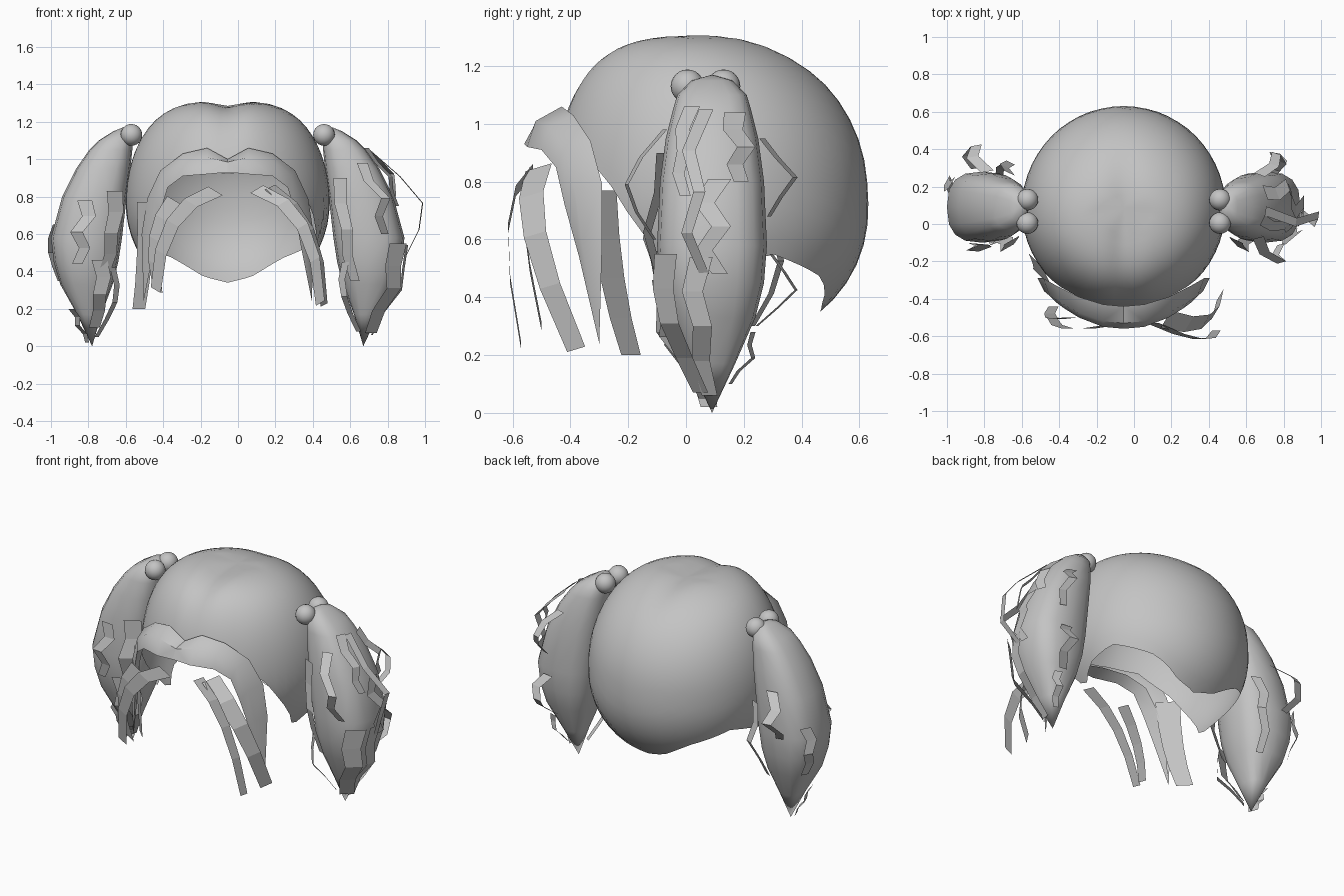
import bpy, bmesh, math
from mathutils import Vector

cube = bpy.data.objects.get("Cube")
if cube:
    bpy.data.objects.remove(cube, do_unlink=True)

AXIS = -0.055          # the hair's own mirror plane
SIDES = {"left": 1, "right": -1}

# One plain grey for all hair
grey = bpy.data.materials.new("hair_grey")
grey.use_nodes = True
colour = (0.55, 0.55, 0.55, 1)
grey.diffuse_color = colour
grey.node_tree.nodes["Principled BSDF"].inputs["Base Color"].default_value = colour


def finish(name, bm, smooth):
    bmesh.ops.remove_doubles(bm, verts=bm.verts, dist=0.0005)
    bmesh.ops.recalc_face_normals(bm, faces=bm.faces)
    for face in bm.faces:
        face.smooth = smooth
    mesh = bpy.data.meshes.new(name)
    bm.to_mesh(mesh)
    bm.free()
    if smooth:
        mesh.set_sharp_from_angle(angle=math.radians(50))
    mesh.materials.append(grey)
    obj = bpy.data.objects.new(name, mesh)
    bpy.context.collection.objects.link(obj)


def skin(name, rings, closed=True, smooth=True):
    """Join successive cross-sections with quads."""
    bm = bmesh.new()
    rows = [[bm.verts.new(p) for p in ring] for ring in rings]
    count = len(rows[0])
    for upper, lower in zip(rows, rows[1:]):
        for i in range(count if closed else count - 1):
            j = (i + 1) % count
            bm.faces.new((upper[i], upper[j], lower[j], lower[i]))
    finish(name, bm, smooth)


def ribbon(name, points, width, across):
    """Flat hair strand along a path, narrowing towards its tip."""
    rings = []
    for i, point in enumerate(points):
        half = across.normalized() * width / 2 * (1 - 0.4 * i / len(points))
        rings.append((point - half, point + half))
    skin(name, rings, closed=False, smooth=False)


def lookup(table, value):
    """Interpolate the rows of a table that is sorted by its first column."""
    for start, end in zip(table, table[1:]):
        if value <= end[0]:
            t = (value - start[0]) / (end[0] - start[0])
            return [a + (b - a) * t for a, b in zip(start[1:], end[1:])]
    return table[-1][1:]


# Cap: a dome trimmed by the hairline (angle from the front, height)
hairline = [(0, .95), (32, .93), (50, .8), (80, .41), (95, .5),
            (115, .55), (143, .47), (162, .37), (180, .34)]
radius, mid_y, mid_z = 0.545, 0.083, 0.765
segments, rows = 56, 18
cap = []
for r in range(rows + 1):
    ring = []
    for s in range(segments):
        angle = 360 * s / segments
        edge = lookup(hairline, min(angle, 360 - angle))[0]
        polar = math.acos((edge - mid_z) / radius) * r / rows
        turn = math.radians(angle)
        height = radius * math.cos(polar)
        # round at the back, fuller towards the crown at the sides and front
        front = (1 + math.cos(turn)) / 2
        fullness = 1 - 0.92 * front + 0.44 * front ** 2 if height > 0 else 1
        out = radius * math.sin(polar) ** fullness
        out *= 1 + 0.2 * max(0, -height) * max(0, -math.cos(turn))
        x, y = out * math.sin(turn), mid_y - out * math.cos(turn)
        # shallow parting groove
        if height > 0:
            groove = math.exp(-(x / 0.08) ** 2) * min(1, max(0, 1 - y * 2))
            height -= 0.03 * groove
        ring.append((AXIS + x, y, mid_z + height))
    cap.append(ring)
skin("hair_cap", cap)

# Swept fringe: upper edge on the cap, lower edge on the lip
fringe = [((0, -.44, 1), (0, -.56, .93)),
          ((.11, -.43, 1.06), (.11, -.55, .92)),
          ((.24, -.39, 1.03), (.24, -.5, .91)),
          ((.36, -.33, .94), (.32, -.45, .85)),
          ((.43, -.29, .79), (.36, -.42, .72)),
          ((.46, -.29, .6), (.39, -.37, .54)),
          ((.45, -.3, .24), (.45, -.3, .24))]
for side, sign in SIDES.items():
    rings = []
    for top, low in fringe:
        top, low = Vector(top), Vector(low)
        puff = top.lerp(low, 0.5) + Vector((0, -0.03, 0.02))
        back = low.lerp(top, 0.4) + Vector((0, 0.04, -0.03))
        if top.z == low.z:
            puff = back = low
        rings.append([(AXIS + sign * p.x, p.y, p.z)
                      for p in (top, puff, low, back)])
    skin(side + "_fringe", rings, closed=False)

# Bunches: rows of (height, outer edge, inner edge, half depth)
bunch = [(0, .725, .725, 0), (.17, .805, .675, .08), (.33, .895, .615, .15),
         (.45, .93, .585, .18), (.58, .945, .565, .19), (.8, .885, .54, .18),
         (.95, .81, .52, .16), (1.05, .74, .51, .135), (1.1, .69, .51, .12),
         (1.15, .61, .52, .07), (1.17, .56, .56, 0)]


def squared(value):
    """Push a sine or cosine outwards for a boxier oval."""
    return math.copysign(abs(value) ** 0.75, value)


def on_bunch(sign, turn, z, lift=0.0):
    """Point on a bunch; turn 0 faces outwards, positive turns to the back."""
    outer, inner, depth = lookup(bunch, z)
    u = (outer + inner) / 2 + ((outer - inner) / 2 + lift) * squared(math.cos(turn))
    y = 0.09 + (depth + lift) * squared(math.sin(turn))
    return Vector((AXIS + sign * u, y, z))


for side, sign in SIDES.items():
    skin(side + "_bunch", [[on_bunch(sign, math.tau * i / 16, row[0])
                            for i in range(16)] for row in bunch])
    # Pair of round bobbles
    for end, y in (("front", 0.005), ("back", 0.13)):
        bm = bmesh.new()
        bmesh.ops.create_uvsphere(bm, u_segments=20, v_segments=12, radius=0.058)
        bmesh.ops.translate(bm, verts=bm.verts, vec=(AXIS + sign * 0.515, y, 1.13))
        finish(f"{side}_{end}_bobble", bm, True)

# Loose wavy strands over each bunch: turn in degrees, top, bottom, lift, width
bunch_strands = {
    "left": [(-25, 1.06, .75, .03, .06), (20, 1.04, .8, .05, .08),
             (0, .81, .48, .02, .08), (-8, 1.05, .48, .13, .05),
             (70, .95, .68, .1, .06), (-75, .98, .6, .11, .06),
             (-115, .9, .35, .03, .08), (-50, .55, .07, .03, .12),
             (-10, .54, .06, .03, .08), (80, .55, .3, .1, .07),
             (70, .28, .1, .04, .05), (-130, .45, .08, .06, .05)],
    "right": [(-120, .83, .38, .03, .1), (-85, .78, .44, .03, .08),
              (-110, .46, .1, .04, .09), (-140, .42, .05, .07, .05),
              (80, .85, .58, .13, .07), (115, .75, .3, .06, .06),
              (30, .65, .35, .02, .07), (-20, .2, .02, .01, .09)],
}
STEPS = 4
for side, strands in bunch_strands.items():
    sign = SIDES[side]
    for number, (degrees, top, bottom, lift, width) in enumerate(strands, 1):
        turn = math.radians(degrees)
        path = []
        for i in range(STEPS + 1):
            t = i / STEPS
            wave = 0.008 * (-1) ** i
            away = 0.01 + lift * math.sin(math.pi * t) + wave
            path.append(on_bunch(sign, turn + wave * 9, top + (bottom - top) * t, away))
        across = Vector((-sign * math.sin(turn), math.cos(turn), 0))
        ribbon(f"{side}_bunch_strand_{number}", path, width, across)

# Loose strands below the fringe: start, bend, end, width, direction of the width
SLANT_LEFT, SLANT_RIGHT = Vector((1, 0, .6)), Vector((1, 0, -.6))
DIAGONAL, TEMPLE = Vector((.6, 1, .3)), Vector((-1, 1, 0))
fringe_strands = [
    ((.1, -.53, .84), (.42, -.68, .75), (.44, -.57, .23), .08, SLANT_LEFT),
    ((.17, -.51, .85), (.45, -.6, .7), (.46, -.38, .22), .11, DIAGONAL),
    ((-.12, -.54, .83), (-.42, -.6, .75), (-.44, -.5, .3), .09, SLANT_RIGHT),
    ((-.34, -.5, .78), (-.5, -.53, .6), (-.43, -.44, .3), .09, SLANT_RIGHT),
    ((-.49, -.29, .77), (-.49, -.27, .45), (-.53, -.19, .2), .14, TEMPLE),
]
for number, (start, bend, end, width, across) in enumerate(fringe_strands, 1):
    start, bend, end = Vector(start), Vector(bend), Vector(end)
    path = [start.lerp(bend, i / STEPS).lerp(bend.lerp(end, i / STEPS), i / STEPS)
            for i in range(STEPS + 1)]
    ribbon(f"fringe_strand_{number}", path, width, across)
